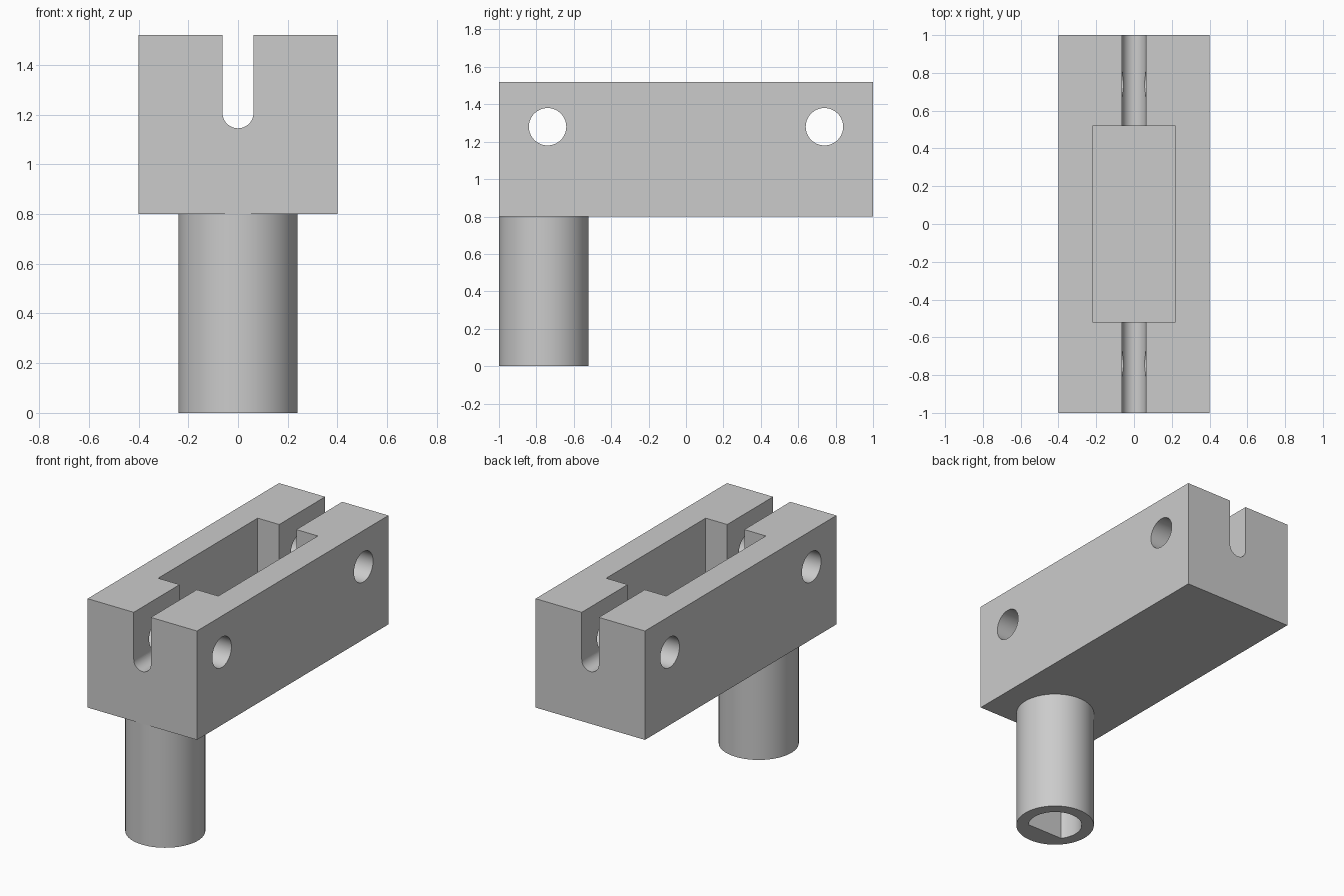
import bpy
import math
from mathutils import Matrix, Vector

cube = bpy.data.objects.get("Cube")
if cube:
    bpy.data.objects.remove(cube, do_unlink=True)

grey = bpy.data.materials.new("light grey")
grey.use_nodes = True
COLOUR = (0.6, 0.6, 0.6, 1)
grey.diffuse_color = COLOUR
grey.node_tree.nodes["Principled BSDF"].inputs["Base Color"].default_value = COLOUR


def arc(radius, start, end, steps, cx=0, cy=0):
    return [(cx + radius * math.cos(start + (end - start) * i / steps),
             cy + radius * math.sin(start + (end - start) * i / steps))
            for i in range(steps + 1)]


def circle(radius, steps=64):
    return arc(radius, 0, math.tau, steps)[:-1]


def rect(hx, hy):
    return [(-hx, -hy), (hx, -hy), (hx, hy), (-hx, hy)]


def prism(name, profile, depth, matrix):
    """Extrude a counter-clockwise profile along its local z."""
    n = len(profile)
    verts = [matrix @ Vector((x, y, z)) for z in (0, depth) for x, y in profile]
    faces = [tuple(reversed(range(n))), tuple(range(n, 2 * n))]
    faces += [(i, (i + 1) % n, n + (i + 1) % n, n + i) for i in range(n)]
    mesh = bpy.data.meshes.new(name)
    mesh.from_pydata(verts, [], faces)
    mesh.materials.append(grey)
    obj = bpy.data.objects.new(name, mesh)
    bpy.context.collection.objects.link(obj)
    return obj


def activate(obj):
    bpy.ops.object.select_all(action='DESELECT')
    obj.select_set(True)
    bpy.context.view_layer.objects.active = obj


def cut(target, cutter):
    cutter.hide_render = True
    activate(target)
    mod = target.modifiers.new("cut", 'BOOLEAN')
    mod.operation = 'DIFFERENCE'
    mod.solver = 'EXACT'
    mod.object = cutter
    bpy.ops.object.modifier_apply(modifier=mod.name)
    bpy.data.objects.remove(cutter, do_unlink=True)


def at(x, y, z):
    return Matrix.Translation((x, y, z))


BASE, TOP, POST_Y = 0.8, 1.52, -0.76
ALONG_X = Matrix.Rotation(math.pi / 2, 4, 'Y')
ALONG_Y = Matrix.Rotation(math.pi / 2, 4, 'X')

# Block with a central pocket
block = prism("block", rect(0.4, 1), TOP - BASE, at(0, 0, BASE))
cut(block, prism("pocket_cutter", rect(0.22, 0.52), 1, at(0, 0, 0.95)))

# Round-bottomed slot along the whole block
w = 0.0625
slot = arc(w, math.pi, math.tau, 24) + [(w, 0.5), (-w, 0.5)]
cut(block, prism("slot_cutter", slot, 2.4, at(0, 1.2, 1.2075) @ ALONG_Y))

# Cross pin holes
for y in (-0.74, 0.74):
    cut(block, prism("pin_cutter", circle(0.1), 1.2, at(-0.6, y, 1.28) @ ALONG_X))

# Round post with a D-shaped bore, flat towards the front
post = prism("post", circle(0.24), BASE, at(0, POST_Y, 0))
flat = math.asin(0.1 / 0.165)
bore = arc(0.165, -flat, math.pi + flat, 48)
cut(post, prism("bore_cutter", bore, 0.7, at(0, POST_Y, -0.1)))

for obj in (block, post):
    activate(obj)
    bpy.ops.object.shade_smooth_by_angle(angle=math.radians(30))
